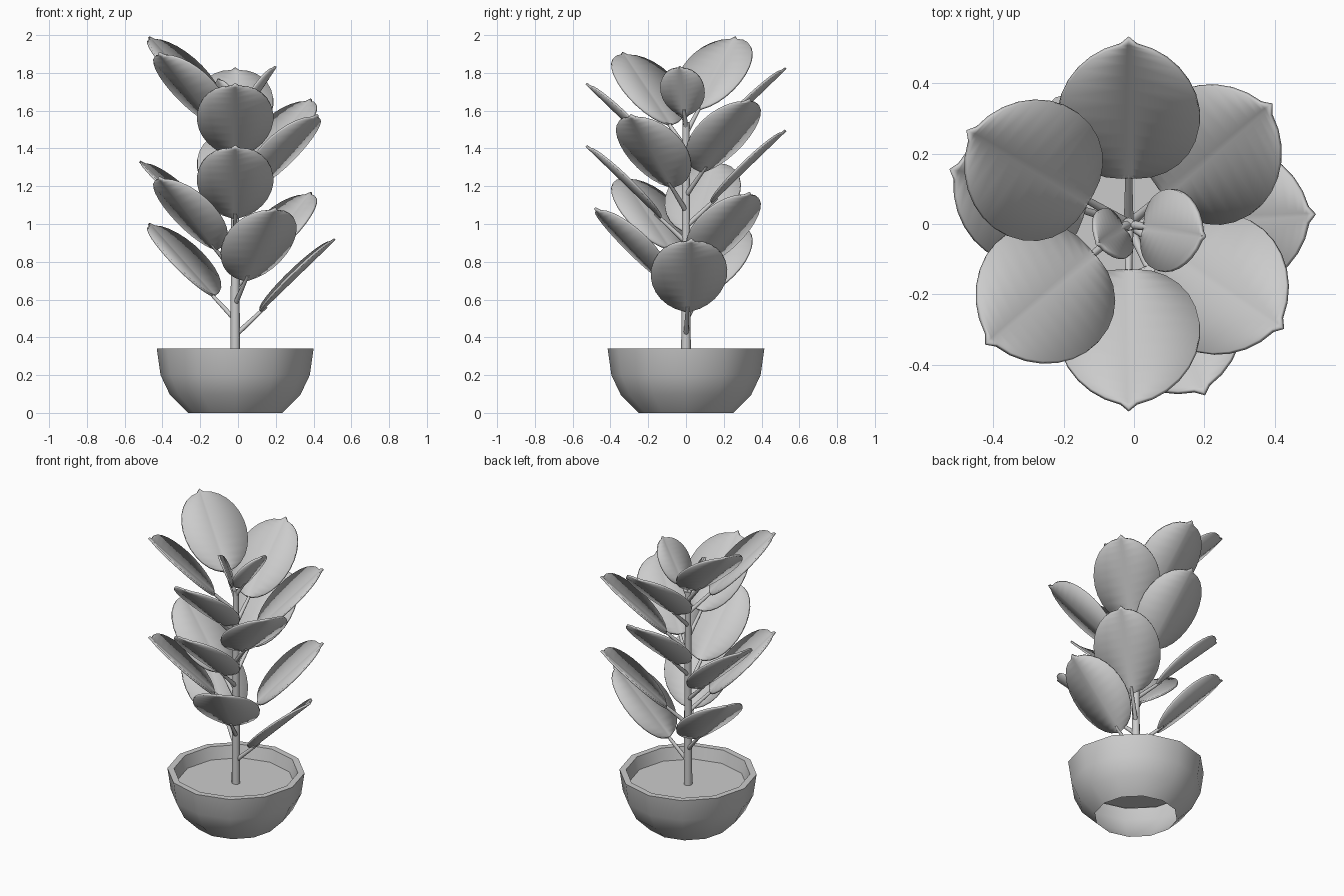
import bpy, bmesh, math
from mathutils import Matrix, Vector

if "Cube" in bpy.data.objects:
    bpy.data.objects.remove(bpy.data.objects["Cube"])

CX = -0.015  # stem axis in x


def make(name, bm, angle=30):
    me = bpy.data.meshes.new(name)
    bmesh.ops.recalc_face_normals(bm, faces=bm.faces)
    bm.to_mesh(me)
    bm.free()
    ob = bpy.data.objects.new(name, me)
    bpy.context.collection.objects.link(ob)
    bpy.ops.object.select_all(action='DESELECT')
    ob.select_set(True)
    bpy.context.view_layer.objects.active = ob
    bpy.ops.object.shade_smooth_by_angle(angle=math.radians(angle))
    return ob


def lathe(name, profile, sides, angle):
    bm = bmesh.new()
    rings = [[bm.verts.new((CX + r * math.cos(2 * math.pi * i / sides),
                            r * math.sin(2 * math.pi * i / sides), z))
              for i in range(sides)] for r, z in profile]
    for a, b in zip(rings, rings[1:]):
        for i in range(sides):
            j = (i + 1) % sides
            bm.faces.new((a[i], a[j], b[j], b[i]))
    return bm, rings


def rod(name, p, q, r1, r2, sides=8):
    p, q = Vector(p), Vector(q)
    d = q - p
    bm = bmesh.new()
    m = Matrix.Translation((p + q) / 2) @ d.to_track_quat('Z', 'Y').to_matrix().to_4x4()
    bmesh.ops.create_cone(bm, cap_ends=True, segments=sides, radius1=r1,
                          radius2=r2, depth=d.length, matrix=m)
    return make(name, bm, 50)


# pot: open-bottomed bowl with a thick rim, closed inside by the soil
pot, _ = lathe("pot", [(0.25, 0), (0.345, 0.095), (0.395, 0.20), (0.415, 0.34),
                       (0.375, 0.34), (0.355, 0.255)], 12, 35)
make("pot", pot, 35)
soil, rings = lathe("soil", [(0.357, 0.26)], 12, 35)
soil.faces.new(rings[0])
make("soil", soil)

# stem
rod("stem", (CX, 0, 0.25), (CX, 0, 1.54), 0.026, 0.018, 12)


def leaf(name, start, tip, base, half_w, fold):
    """Petiole plus an oval blade folded up gently along a narrow midrib."""
    start, tip = Vector(start), Vector(tip)
    d = tip - start
    length = d.length
    az = math.atan2(d.y, d.x)
    el = math.atan2(d.z, math.hypot(d.x, d.y))
    m = (Matrix.Translation(start) @ Matrix.Rotation(az, 4, 'Z')
         @ Matrix.Rotation(-el, 4, 'Y'))
    spike = 0.03 * length
    a = (length - spike - base) / 2
    mid = base + a
    bm = bmesh.new()
    n = 14
    rows = []
    for i in range(n):
        th = math.pi * (i + 0.5) / n
        x, s = mid - a * math.cos(th), math.sin(th)
        rib = 0.012 * (1 - 0.7 * i / n)
        rows.append([bm.verts.new(m @ Vector((x, y, z))) for y, z in
                     ((-half_w * s, fold * s), (-rib, 0), (rib, 0), (half_w * s, fold * s))])
    for r, q in zip(rows, rows[1:]):
        for k in range(3):
            bm.faces.new((r[k], r[k + 1], q[k + 1], q[k]))
    for row, x in ((rows[0], base), (rows[-1], length)):
        end = bm.verts.new(m @ Vector((x, 0, 0)))
        for k in range(3):
            bm.faces.new((row[k], row[k + 1], end))
    blade = make(name + "_blade", bm, 12)
    sol = blade.modifiers.new("thickness", 'SOLIDIFY')
    sol.thickness = 0.012
    sol.offset = 0
    rod(name + "_petiole", start, m @ Vector((base + 0.04, 0, -0.004)), 0.014, 0.009)


# large leaves climbing the stem, from lowest to highest
azimuths = [3, 150, -66, 40, 220, 163, 270, 90, -34, 40, 270, 90, 220, 150]
for i, deg in enumerate(azimuths):
    t = math.radians(deg)
    z = 0.92 + 0.0823 * i
    leaf(f"leaf_{i + 1}", (CX, 0, z - 0.51),
         (CX + 0.528 * math.cos(t), 0.528 * math.sin(t), z), 0.185, 0.202, 0.032)

# two young leaves at the top
leaf("young_leaf_1", (CX, 0, 1.51), (0.20, -0.035, 1.835), 0.08, 0.118, 0.02)
leaf("young_leaf_2", (CX, 0, 1.52), (-0.105, -0.055, 1.77), 0.05, 0.078, 0.012)
